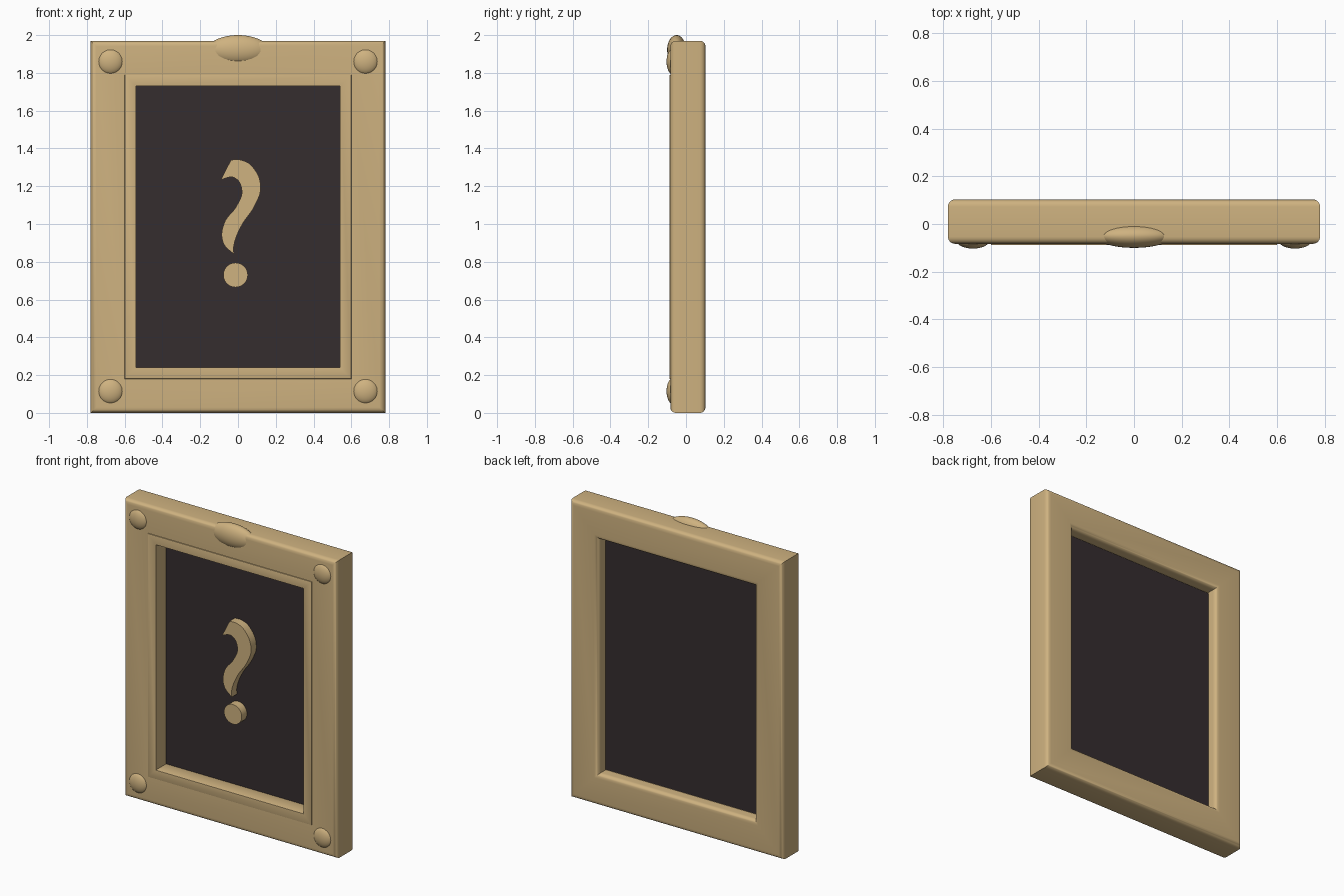
import bpy, bmesh, math
from mathutils import Vector

if "Cube" in bpy.data.objects:
    bpy.data.objects.remove(bpy.data.objects["Cube"], do_unlink=True)

HALF_W, HEIGHT = 0.78, 1.97


def material(name, rgb):
    mat = bpy.data.materials.new(name)
    mat.use_nodes = True
    mat.diffuse_color = (*rgb, 1)
    mat.node_tree.nodes["Principled BSDF"].inputs["Base Color"].default_value = (*rgb, 1)
    return mat


TAN = material("warm tan", (0.62, 0.445, 0.215))
DARK = material("dark charcoal", (0.036, 0.026, 0.028))


def smooth(obj, angle=35):
    bpy.ops.object.select_all(action="DESELECT")
    obj.select_set(True)
    bpy.context.view_layer.objects.active = obj
    bpy.ops.object.shade_smooth_by_angle(angle=math.radians(angle))


def add_mesh(name, bm, mat):
    bmesh.ops.recalc_face_normals(bm, faces=bm.faces)
    mesh = bpy.data.meshes.new(name)
    bm.to_mesh(mesh)
    bm.free()
    obj = bpy.data.objects.new(name, mesh)
    bpy.context.collection.objects.link(obj)
    mesh.materials.append(mat)
    return obj


def mitred_frame(name, inset_a, inset_b, front, back, radius, steps):
    """Sweep a rounded rectangular profile round the border with mitred corners."""
    profile = []
    corners = [(inset_b - radius, back - radius), (inset_a + radius, back - radius),
               (inset_a + radius, front + radius), (inset_b - radius, front + radius)]
    for i, (d, y) in enumerate(corners):
        for k in range(steps + 1):
            a = math.pi / 2 * (i + k / steps)
            profile.append((d + radius * math.cos(a), y + radius * math.sin(a)))
    bm = bmesh.new()
    rings = []
    for d, y in profile:
        x = HALF_W - d
        rings.append([bm.verts.new(p) for p in
                      ((-x, y, d), (x, y, d), (x, y, HEIGHT - d), (-x, y, HEIGHT - d))])
    for a, b in zip(rings, rings[1:] + rings[:1]):
        for j in range(4):
            k = (j + 1) % 4
            bm.faces.new((a[j], a[k], b[k], b[j]))
    obj = add_mesh(name, bm, TAN)
    smooth(obj)


def ellipsoid(name, centre, radii):
    bpy.ops.mesh.primitive_uv_sphere_add(segments=40, ring_count=24, radius=1, location=centre)
    obj = bpy.context.object
    obj.name = name
    obj.scale = radii
    obj.data.materials.append(TAN)
    bpy.ops.object.transform_apply(location=False, rotation=False, scale=True)
    smooth(obj, 60)


# Rounded outer frame and the slightly proud inner trim
mitred_frame("outer_frame", 0, 0.21, -0.083, 0.103, 0.03, 6)
mitred_frame("inner_trim", 0.18, 0.24, -0.088, 0.024, 0.003, 2)

# Backing panel
bm = bmesh.new()
bmesh.ops.create_cube(bm, size=1)
for v in bm.verts:
    v.co = Vector((v.co.x * 1.15, 0.025 + v.co.y * 0.01, HEIGHT / 2 + v.co.z * 1.54))
add_mesh("backing_panel", bm, DARK)

# Corner studs and top ornament
for side, x in (("left", 0.675), ("right", -0.675)):
    for level, z in (("top", 1.86), ("bottom", 0.115)):
        ellipsoid(f"{level}_{side}_stud", (x, -0.07, z), (0.068, 0.033, 0.068))
ellipsoid("top_ornament", (0, -0.05, 1.922), (0.16, 0.05, 0.078))

# Raised question mark hook: x, z, and whether the point is a sharp corner
hook = [(-0.037, 1.34, 1), (-0.09, 1.235, 1), (-0.02, 1.245, 0), (0.02, 1.18, 0),
        (-0.005, 1.10, 0), (-0.075, 1.0, 0), (-0.078, 0.90, 0), (-0.022, 0.84, 1),
        (-0.022, 0.885, 0), (0.018, 0.99, 0), (0.09, 1.10, 0), (0.12, 1.2, 0),
        (0.075, 1.305, 0), (0.02, 1.338, 0)]
curve = bpy.data.curves.new("question_mark_hook", "CURVE")
curve.dimensions = "2D"
curve.fill_mode = "BOTH"
curve.extrude = 0.03
curve.resolution_u = 8
spline = curve.splines.new("BEZIER")
spline.bezier_points.add(len(hook) - 1)
spline.use_cyclic_u = True
for point, (x, z, sharp) in zip(spline.bezier_points, hook):
    point.co = (x, z, 0)
    point.handle_left_type = point.handle_right_type = "VECTOR" if sharp else "AUTO"
mark = bpy.data.objects.new("question_mark_hook", curve)
bpy.context.collection.objects.link(mark)
mark.rotation_euler.x = math.pi / 2
mark.location.y = -0.005
mark.data.materials.append(TAN)
bpy.ops.object.select_all(action="DESELECT")
mark.select_set(True)
bpy.context.view_layer.objects.active = mark
bpy.ops.object.convert(target="MESH")
smooth(bpy.context.object)

# Raised dot under the hook
bpy.ops.mesh.primitive_cylinder_add(vertices=40, radius=0.065, depth=0.06,
                                    location=(-0.013, -0.005, 0.73),
                                    rotation=(math.pi / 2, 0, 0))
dot = bpy.context.object
dot.name = "question_mark_dot"
dot.data.materials.append(TAN)
smooth(dot)
